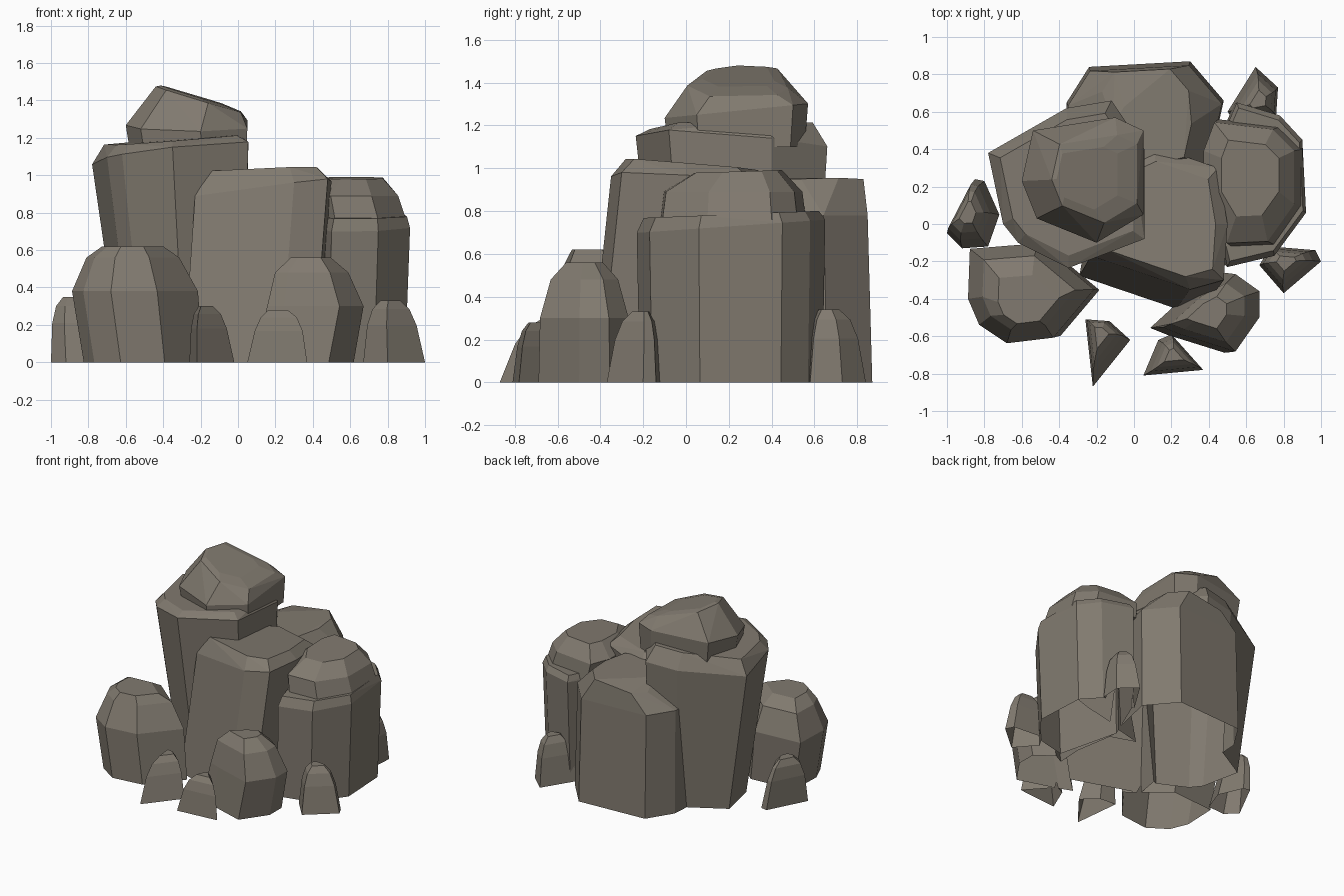
import bpy, bmesh, math

if "Cube" in bpy.data.objects:
    bpy.data.objects.remove(bpy.data.objects["Cube"])

stone = bpy.data.materials.new("grey_brown_stone")
stone.diffuse_color = (0.22, 0.195, 0.16, 1.0)
stone.use_nodes = True
stone.node_tree.nodes["Principled BSDF"].inputs["Base Color"].default_value = stone.diffuse_color
rocks = []


def rock(name, outline, levels):
    """Faceted convex rock: the outline repeated at levels of
    (z, scale, dx, dy, slope_x, slope_y), wrapped in a hull."""
    n = len(outline)
    cx = sum(p[0] for p in outline) / n
    cy = sum(p[1] for p in outline) / n
    bm = bmesh.new()
    for level in levels:
        z, s, dx, dy, kx, ky = (tuple(level) + (0, 0, 0, 0))[:6]
        for x, y in outline:
            ox, oy = (x - cx) * s, (y - cy) * s
            bm.verts.new((cx + dx + ox, cy + dy + oy, z + kx * ox + ky * oy))
    hull = bmesh.ops.convex_hull(bm, input=bm.verts[:])
    inner = {g for g in hull["geom_interior"] + hull["geom_unused"]
             if isinstance(g, bmesh.types.BMVert)}
    bmesh.ops.delete(bm, geom=list(inner), context='VERTS')
    bmesh.ops.recalc_face_normals(bm, faces=bm.faces[:])
    mesh = bpy.data.meshes.new(name)
    bm.to_mesh(mesh)
    bm.free()
    mesh.materials.append(stone)
    obj = bpy.data.objects.new(name, mesh)
    bpy.context.collection.objects.link(obj)
    rocks.append(obj)


def small_rock(name, outline, h, dx=0, dy=0):
    """Small shard that narrows to a blunt, shifted tip."""
    rock(name, outline, [(h * t, s, dx * t, dy * t) for t, s in
                         ((0, 1), (0.6, 0.8), (0.86, 0.6), (1, 0.32))])


# Tall left column and the boulder on top of it
rock("left_column",
     [(-.78, .38), (-.7, 0), (-.62, -.1), (-.35, -.235),
      (.055, -.08), (.055, .4), (-.12, .66), (-.36, .62)],
     [(0, .78, .06, .03), (1.115, 1, 0, 0, .1, -.08), (1.19, .85, 0, 0, .08, .02)])
rock("top_boulder",
     [(-.6, .23), (-.54, .5), (-.1, .57), (.05, .5),
      (.05, .05), (-.2, -.1), (-.52, .03)],
     [(1.1, .95, .01, 0), (1.27, 1, 0, 0, 0, .1), (1.405, .7, .06, 0, -.3, .02),
      (1.43, .5, .02, 0, -.3, .02)])

# Leaning centre column
rock("centre_column",
     [(-.23, -.17), (0, -.25), (.3, -.35), (.48, -.3),
      (.5, 0), (.45, .3), (.1, .42), (-.15, .3)],
     [(0, .98, -.07, -.11), (.93, 1, 0, 0, .12, -.05), (1.02, .8, 0, 0, .02, -.08)])

# Right column and its cap
rock("right_column",
     [(.5, -.23), (.75, -.17), (.92, .06), (.9, .45),
      (.78, .58), (.55, .65), (.38, .25)],
     [(0, .97, -.02), (.73, 1, 0, 0, 0, .07), (.785, .93, 0, 0, 0, .04)])
rock("right_cap",
     [(.39, .4), (.39, .1), (.52, -.12), (.75, -.11),
      (.9, .1), (.9, .4), (.78, .52), (.45, .56)],
     [(.76, 1), (.89, .95, -.03, 0), (.985, .6, -.02, .02, 0, .03)])

# Broad back column with a sloping, ridged top
rock("back_column",
     [(-.37, .5), (-.36, .65), (-.24, .84), (.3, .87),
      (.48, .66), (.4, .3), (0, .2), (-.25, .25)],
     [(0, 1), (.78, .98, 0, -.015), (.92, .55, .03, .11, .12, .05), (.95, .5, .07, -.06)])

# Two front boulders
rock("front_left_boulder",
     [(-.88, -.4), (-.87, -.13), (-.5, -.1), (-.2, -.35),
      (-.42, -.61), (-.67, -.64), (-.82, -.54)],
     [(0, .94, .04), (.38, .99, -.01, 0), (.56, .73, 0, .01), (.62, .48, .02, -.02)])
rock("front_right_boulder",
     [(.1, -.56), (.33, -.35), (.52, -.25), (.66, -.35),
      (.66, -.5), (.52, -.7), (.2, -.6)],
     [(0, .95, -.03), (.3, .92, .03, 0), (.48, .7, 0, 0), (.56, .38, -.02, 0)])

# Small shards around the foot
small_rock("front_left_shard",
           [(-.26, -.51), (-.13, -.52), (-.02, -.62), (-.22, -.87)], .3, -.02, .04)
small_rock("front_right_shard",
           [(.05, -.81), (.37, -.78), (.2, -.59), (.13, -.62)], .28, .02, 0)
small_rock("right_shard",
           [(.67, -.22), (.73, -.12), (.97, -.14), (1.0, -.2), (.8, -.37)], .33, -.02, .01)
small_rock("back_right_shard",
           [(.5, .6), (.65, .84), (.77, .73), (.76, .58), (.55, .54)], .34, .02, 0)
small_rock("left_shard",
           [(-1, -.05), (-.85, .24), (-.8, .23), (-.72, .05),
            (-.78, -.12), (-.92, -.13)], .35, -.04, .02)

# Fuse all rocks into one skin
pile = rocks[0]
pile.name = "rock_pile"
for other in rocks[1:]:
    mod = pile.modifiers.new("fuse", 'BOOLEAN')
    mod.operation, mod.solver, mod.object = 'UNION', 'EXACT', other
graph = bpy.context.evaluated_depsgraph_get()
fused = bpy.data.meshes.new_from_object(pile.evaluated_get(graph))
pile.modifiers.clear()
pile.data = fused
for other in rocks[1:]:
    bpy.data.objects.remove(other)

# Leave the ground side open and merge flat facets
bm = bmesh.new()
bm.from_mesh(fused)
base = [f for f in bm.faces if all(v.co.z < 1e-3 for v in f.verts)]
bmesh.ops.delete(bm, geom=base, context='FACES')
bmesh.ops.dissolve_limit(bm, angle_limit=math.radians(3),
                         verts=bm.verts[:], edges=bm.edges[:])
for f in bm.faces:
    f.material_index = 0
bm.to_mesh(fused)
bm.free()
